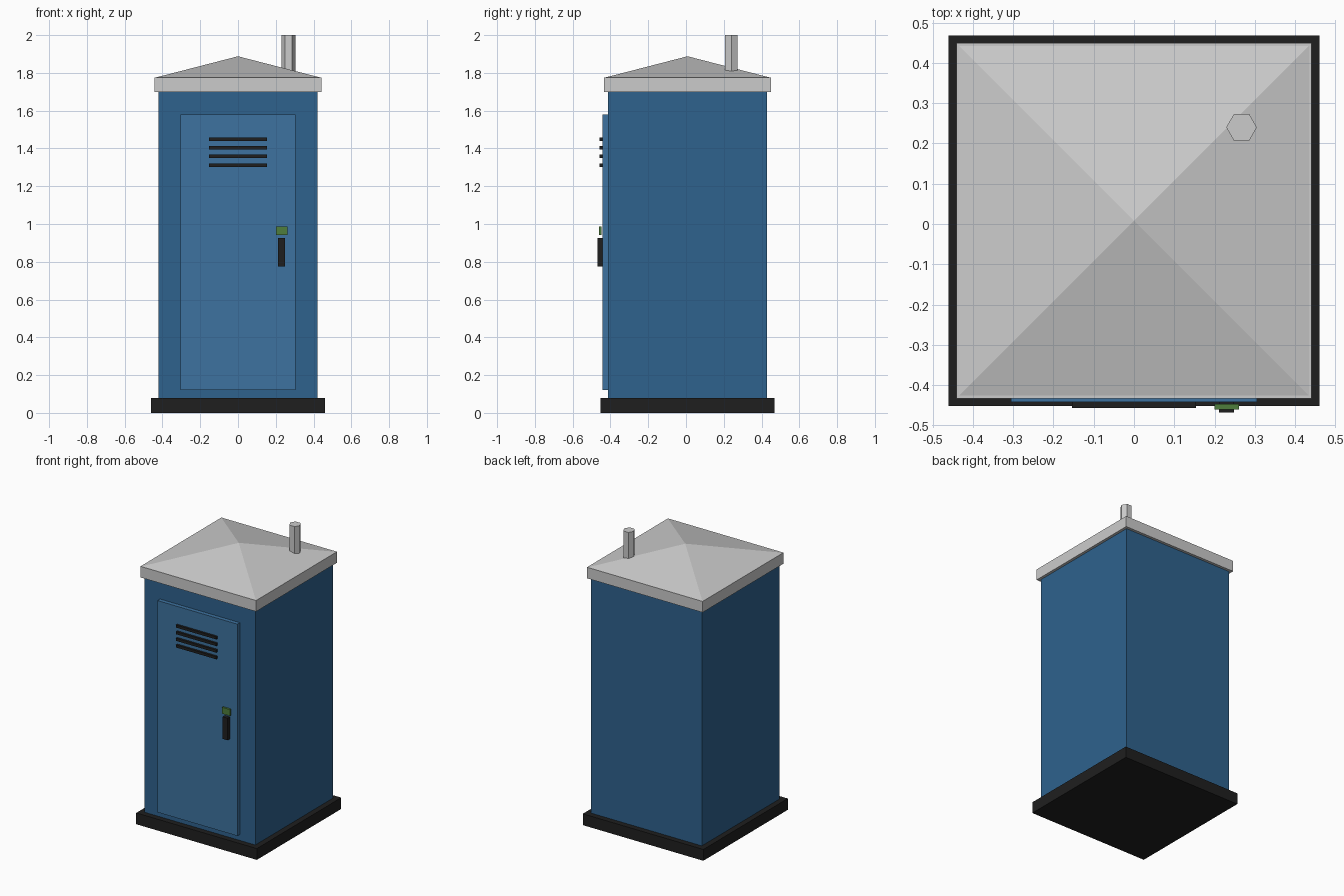
import bpy
from math import radians, sqrt

if "Cube" in bpy.data.objects:
    bpy.data.objects.remove(bpy.data.objects["Cube"])

CY = 0.008  # cabin centre in y; the handle shifts it off the origin


def material(name, rgb):
    m = bpy.data.materials.new(name)
    m.diffuse_color = (*[(c / 255) ** 2.2 for c in rgb], 1)
    m.use_nodes = True
    m.node_tree.nodes["Principled BSDF"].inputs["Base Color"].default_value = m.diffuse_color
    return m


BLUE = material("wall_blue", (50, 98, 140))
DOOR_BLUE = material("door_blue", (64, 114, 158))
BLACK = material("black_plastic", (36, 36, 36))
GREEN = material("indicator_green", (80, 125, 62))


def finish(name, mat):
    ob = bpy.context.object
    ob.name = name
    if mat:
        ob.data.materials.append(mat)
    return ob


def box(name, x, y, z, mat=None):
    """Box from (min, max) pairs on each axis."""
    spans = (x, y, z)
    bpy.ops.mesh.primitive_cube_add(size=1, location=[(a + b) / 2 for a, b in spans])
    bpy.context.object.scale = [b - a for a, b in spans]
    bpy.ops.object.transform_apply(location=False, rotation=False, scale=True)
    return finish(name, mat)


def square_box(name, half, z, mat=None):
    return box(name, (-half, half), (CY - half, CY + half), z, mat)


# Base, cabin and roof rim
square_box("base", 0.46, (0, 0.078), BLACK)
square_box("cabin", 0.422, (0.078, 1.70), BLUE)
square_box("roof_rim", 0.441, (1.70, 1.776), None)

# Pyramid roof
bpy.ops.mesh.primitive_cone_add(vertices=4, radius1=0.434 * sqrt(2), radius2=0, depth=0.112,
                                location=(0, CY, 1.832), rotation=(0, 0, radians(45)))
finish("roof", None)

# Hexagonal vent pipe, corners pointing along x
bpy.ops.mesh.primitive_cylinder_add(vertices=6, radius=0.038, depth=0.21,
                                    location=(0.267, 0.24, 1.895), rotation=(0, 0, radians(30)))
finish("vent_pipe", None)

# Door with louvres, handle and lock indicator
box("door", (-0.305, 0.305), (-0.442, -0.41), (0.12, 1.58), DOOR_BLUE)
for i in range(4):
    z = 1.312 + i * 0.0457
    box(f"louvre_{i + 1}", (-0.154, 0.154), (-0.457, -0.44), (z - 0.009, z + 0.009), BLACK)
box("handle", (0.211, 0.248), (-0.468, -0.44), (0.774, 0.926), BLACK)
box("lock_indicator", (0.2, 0.261), (-0.46, -0.447), (0.942, 0.986), GREEN)
